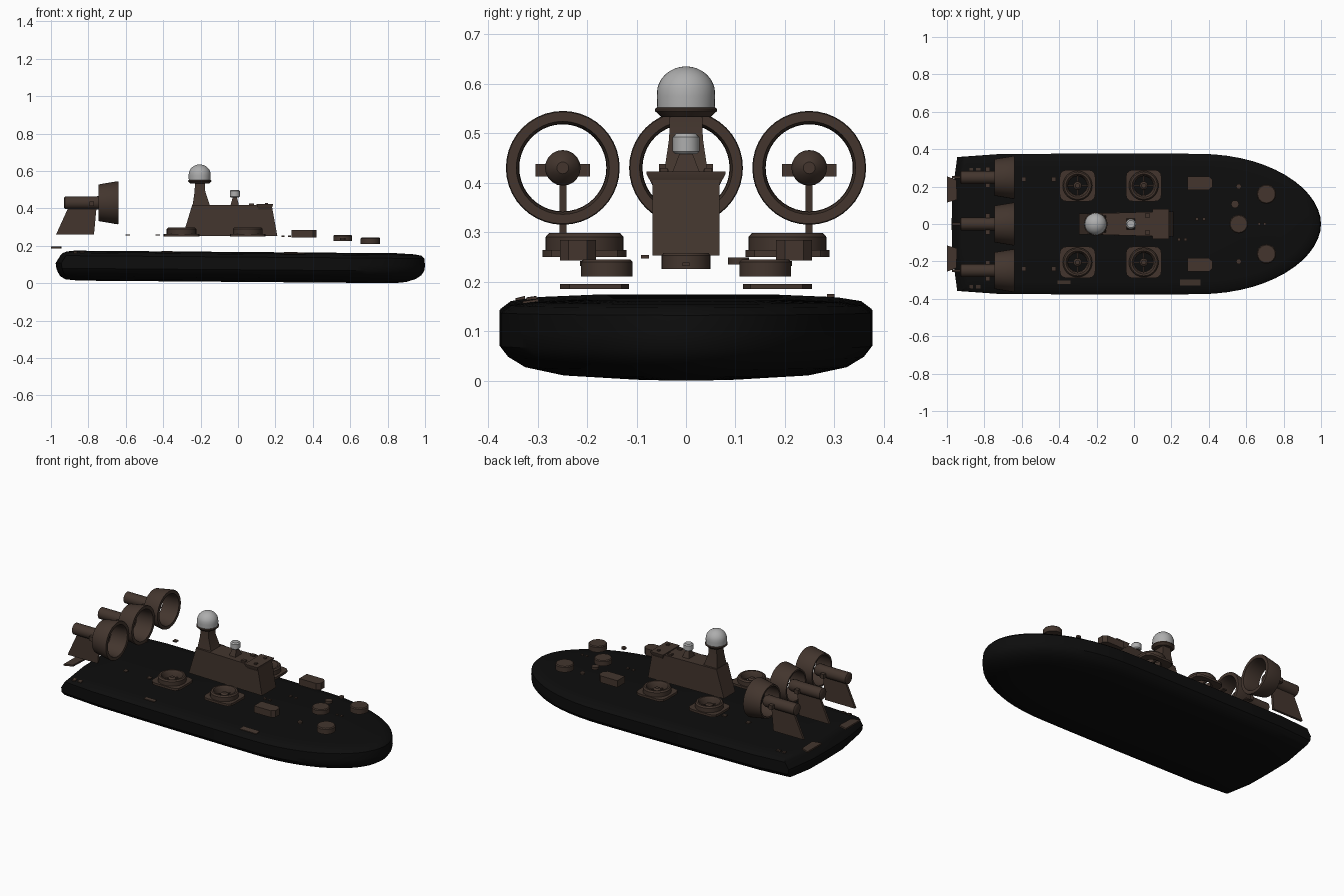
import bpy, bmesh, math
from mathutils import Vector

if "Cube" in bpy.data.objects:
    bpy.data.objects.remove(bpy.data.objects["Cube"])


def material(name, rgb):
    m = bpy.data.materials.new(name)
    m.diffuse_color = (*rgb, 1)
    m.use_nodes = True
    m.node_tree.nodes["Principled BSDF"].inputs["Base Color"].default_value = m.diffuse_color
    return m


BLACK = material("black_rubber", (0.004, 0.004, 0.004))
BROWN = material("dark_brown", (0.056, 0.036, 0.027))
GREY = material("light_grey", (0.42, 0.42, 0.42))


def loft(name, rings, mat, caps=True, closed=False, angle=35):
    """Skin a stack of equal-length point rings."""
    bm = bmesh.new()
    vs = [[bm.verts.new(p) for p in r] for r in rings]
    n = len(rings[0])
    pairs = list(zip(vs, vs[1:])) + ([(vs[-1], vs[0])] if closed else [])
    for a, b in pairs:
        for i in range(n):
            j = (i + 1) % n
            bm.faces.new((a[i], a[j], b[j], b[i]))
    if caps and not closed:
        bm.faces.new(vs[0][::-1])
        bm.faces.new(vs[-1])
    bmesh.ops.recalc_face_normals(bm, faces=bm.faces)
    me = bpy.data.meshes.new(name)
    bm.to_mesh(me)
    bm.free()
    me.materials.append(mat)
    ob = bpy.data.objects.new(name, me)
    bpy.context.collection.objects.link(ob)
    bpy.ops.object.select_all(action='DESELECT')
    ob.select_set(True)
    bpy.context.view_layer.objects.active = ob
    bpy.ops.object.shade_smooth_by_angle(angle=math.radians(angle))
    return ob


def quad(x0, x1, y0, y1, z):
    return [(x0, y0, z), (x1, y0, z), (x1, y1, z), (x0, y1, z)]


def box(name, x0, x1, y0, y1, z0, z1, mat=BROWN):
    return loft(name, [quad(x0, x1, y0, y1, z0), quad(x0, x1, y0, y1, z1)], mat)


def lathe(name, centre, profile, mat, axis='Z', n=32, **kw):
    """Turn (radius, height) pairs around an axis through centre."""
    c, rings = Vector(centre), []
    for r, h in profile:
        ring = []
        for i in range(n):
            u = 2 * math.pi * i / n
            a, b = r * math.cos(u), r * math.sin(u)
            ring.append(c + Vector((h, a, b) if axis == 'X' else (a, b, h)))
        rings.append(ring)
    return loft(name, rings, mat, **kw)


# Hull: stacked deck outlines, each inset at the sides, bow and stern
def outline(z, side, bow, stern):
    half = [(-0.945 + stern, 0.358 - side), (-0.72, 0.374 - side),
            (-0.2, 0.377 - side), (0.15, 0.377 - side)]
    for i in range(15):
        t = math.pi / 2 * i / 14
        half.append((0.35 + (0.65 - bow) * math.sin(t),
                     (0.375 - side) * math.cos(t) ** 1.04 if i < 14 else 0))
    half.insert(0, (-0.972 + stern, 0.16))
    half.insert(0, (-0.975 + stern, 0))
    pts = half + [(x, -y) for x, y in half[-2:0:-1]]
    return [(x, y, z - 0.008 * x) for x, y in pts]


HULL = [(.007, .25, .16, .12), (.014, .125, .10, .05), (.03, .05, .05, .025),
        (.05, .017, .02, .012), (.072, 0, .005, .004), (.1, 0, 0, 0),
        (.14, 0, .004, .025), (.155, .02, .02, .04), (.162, .065, .06, .06),
        (.167, .175, .15, .1)]
loft("hull_skirt", [outline(*h) for h in HULL], BLACK)


# Superstructure with flared bridge
def tapered(x0, x1, y0, y1, z):
    return [(x0, -y0, z), (x1, -y1, z), (x1, y1, z), (x0, y0, z)]


loft("cabin", [tapered(-.295, .21, .055, .068, .253),
               tapered(-.245, .18, .055, .068, .418)], BROWN)
loft("bridge_roof", [tapered(.11, .178, .068, .068, .395),
                     tapered(.10, .187, .08, .08, .418),
                     tapered(.10, .187, .08, .08, .423)], BROWN)
for y in (-.045, .045):
    box("roof_vent", .06, .085, y - .01, y + .01, .418, .427)
    box("roof_lamp", .145, .16, y - .008, y + .008, .42, .43)

# Mast with radome
loft("mast", [quad(-.243, -.15, -.045, .045, .415),
              quad(-.232, -.175, -.034, .034, .49),
              quad(-.23, -.178, -.033, .033, .543)], BROWN)
lathe("radome_base", (-.205, 0, 0), [(.05, .533), (.063, .545), (.063, .549), (.057, .553)], BROWN)
dome = [(.058, .549), (.059, .575)]
dome += [(.059 * math.cos(t), .58 + .055 * math.sin(t))
         for t in [math.pi / 2 * i / 8 for i in range(1, 8)]] + [(.002, .635)]
lathe("radome", (-.205, 0, 0), dome, GREY)

# Small radar
loft("radar_pedestal", [quad(-.04, .005, -.03, .03, .415),
                        quad(-.028, -.006, -.012, .012, .462)], BROWN)
lathe("small_radar", (-.017, 0, 0), [(.022, .458), (.027, .463), (.027, .492), (.02, .499)],
      GREY, n=20)

# Three ducted propulsors
for y in (-.249, 0, .249):
    c = (0, y, .43)
    lathe("propeller_duct", c, [(.098, -.745), (.115, -.645), (.113, -.64), (.094, -.64),
                                (.089, -.66), (.088, -.745)], BROWN, 'X', 40, closed=True)
    lathe("nacelle", c, [(.026, -.93), (.034, -.925), (.034, -.77), (.036, -.73),
                         (.031, -.715), (.012, -.70)], BROWN, 'X', 20)
    box("nacelle_crossbar", -.795, -.77, y - .055, y + .055, .412, .438)
    side = [(-.973, .26), (-.77, .26), (-.755, .42), (-.90, .42)]
    loft("pylon", [[(x, y + d, z) for x, z in side] for d in (-.007, .007)], BROWN)

# Stern flaps
for s in (-1, 1):
    shape = [(-1, .115), (-1, .255), (-.95, .235), (-.945, .13)]
    loft("stern_flap", [[(x, s * y, z) for x, y in shape] for z in (.185, .195)], BROWN)

# Four lift fans: square base, intake ring, hub and struts
for x in (-.302, .052):
    for y in (-.205, .205):
        r = 0.058
        rings = []
        for z, sq in ((.25, 1), (.264, 1), (.264, 0), (.25, 0)):
            ring = []
            for i in range(32):
                u = 2 * math.pi * (i + .5) / 32
                cu, su = math.cos(u), math.sin(u)
                k = min(.085 / max(abs(cu), abs(su)), .105) if sq else r
                ring.append((x + k * cu * (1.12 if sq else 1), y + k * su, z))
            rings.append(ring)
        loft("fan_base", rings, BROWN, closed=True)
        lathe("fan_ring", (x, y, 0), [(.079, .258), (.079, .29), (.072, .298), (.062, .298),
                                      (.055, .288), (.05, .258)], BROWN, closed=True)
        lathe("fan_hub", (x, y, 0), [(.022, .255), (.022, .278), (.012, .286)], BROWN, n=16)
        box("fan_strut", x - .055, x + .055, y - .004, y + .004, .256, .264)
        box("fan_strut", x - .004, x + .004, y - .055, y + .055, .256, .264)

# Foredeck housings
lathe("bow_turret", (.56, 0, 0), [(.05, .226), (.05, .253), (.045, .258)], BROWN, n=24)
lathe("side_turret", (.54, .106, 0), [(.021, .235), (.021, .249)], BROWN, n=16)
for s in (-1, 1):
    lathe("forward_turret", (.708, s * .16, 0), [(.052, .21), (.052, .24), (.047, .245)], BROWN, n=24)
    lathe("deck_post", (.56, s * .2, 0), [(.014, .232), (.014, .242)], BROWN, n=12)
    shape = [(.286, .182), (.4, .182), (.42, .2), (.42, .237), (.4, .255), (.286, .255)]
    loft("deck_locker", [[(x, s * y, z) for x, y in shape] for z in (.243, .284)], BROWN)

# Small deck fittings
for x, y, w, z in ((-.59, .24, .012, .257), (-.43, .24, .012, .257), (-.59, -.24, .012, .257),
                   (-.43, -.24, .012, .257), (.24, -.083, .008, .25), (.275, -.083, .008, .25),
                   (.337, .026, .008, .248), (.375, .026, .008, .248),
                   (.67, 0, .007, .235), (.7, 0, .007, .235)):
    box("deck_fitting", x - w, x + w, y - w, y + w, z - .003, z + .004)

# Plates lying on the hull's sloped edge
for x0, x1, y0, y1 in ((-.41, -.34, -.322, -.302), (.245, .355, -.33, -.298),
                       (-.88, -.86, -.345, -.325), (-.845, -.82, -.345, -.325),
                       (-.88, -.86, .285, .3), (-.845, -.82, .285, .3)):
    rings = []
    for up in (-.004, .005):
        rings.append([(x, y, .163 + up - .008 * x - .25 * max(0, abs(y) - .31))
                      for x, y, _ in quad(x0, x1, y0, y1, 0)])
    loft("hull_plate", rings, BROWN)
